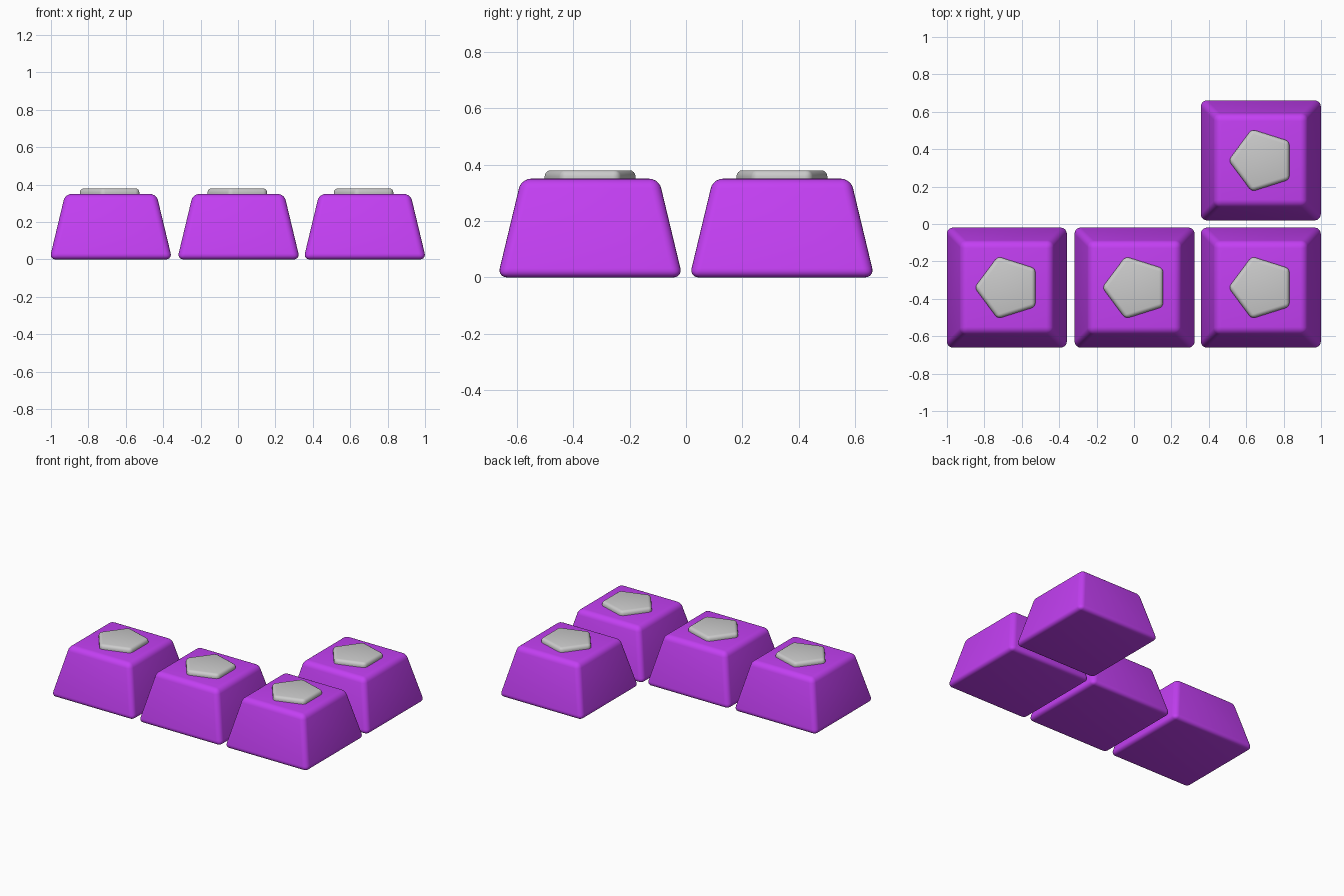
import bpy, bmesh
from math import pi
from mathutils import Matrix, Vector

if "Cube" in bpy.data.objects:
    bpy.data.objects.remove(bpy.data.objects["Cube"])

purple = bpy.data.materials.new("purple")
purple.diffuse_color = (0.55, 0.05, 0.9, 1)
purple.use_nodes = True
purple.node_tree.nodes["Principled BSDF"].inputs["Base Color"].default_value = purple.diffuse_color


def rounded_mesh(name, bm, width, segments):
    """Round every edge and store the result as a smooth mesh."""
    bmesh.ops.bevel(bm, geom=bm.edges[:], offset=width, segments=segments,
                    profile=0.5, affect='EDGES', clamp_overlap=True)
    bmesh.ops.recalc_face_normals(bm, faces=bm.faces)
    for f in bm.faces:
        f.smooth = True
    mesh = bpy.data.meshes.new(name)
    bm.to_mesh(mesh)
    bm.free()
    return mesh


# Tapered square key body
bm = bmesh.new()
bmesh.ops.create_cube(bm, size=2)
for v in bm.verts:
    top = v.co.z > 0
    half = 0.244 if top else 0.328
    v.co = Vector((v.co.x * half, v.co.y * half, 0.35 if top else 0))
key_mesh = rounded_mesh("key_body", bm, 0.034, 5)
key_mesh.materials.append(purple)

# Pentagon badge pointing to the left, sunk into the key top
bm = bmesh.new()
bmesh.ops.create_cone(bm, cap_ends=True, segments=5, radius1=0.175, radius2=0.175,
                      depth=0.08, matrix=Matrix.Rotation(pi, 4, 'Z'))
for v in bm.verts:
    # cone corners are turned so that one points along -x
    v.co = Matrix.Rotation(-pi / 2 if abs(v.co.x) < 1e-4 else 0, 3, 'Z') @ v.co
bm.free()

bm = bmesh.new()
tip = Vector((-0.175, 0, 0))
ring = [bm.verts.new(Matrix.Rotation(2 * pi * i / 5, 3, 'Z') @ tip) for i in range(5)]
face = bm.faces.new(ring)
lift = bmesh.ops.extrude_face_region(bm, geom=[face])
bmesh.ops.translate(bm, vec=(0, 0, 0.07),
                    verts=[g for g in lift["geom"] if isinstance(g, bmesh.types.BMVert)])
bmesh.ops.transform(bm, verts=bm.verts, matrix=Matrix.Translation((0.007, 0, 0.31))
                    @ Matrix.Diagonal((1.03, 1, 1, 1)))
badge_mesh = rounded_mesh("key_badge", bm, 0.022, 4)

# Four keys: a row of three and one behind the right end
for i, (x, y) in enumerate([(-0.68, -0.34), (0.003, -0.34), (0.678, -0.34), (0.678, 0.34)], 1):
    for name, mesh in (("key_body", key_mesh), ("key_badge", badge_mesh)):
        ob = bpy.data.objects.new(f"{name}_{i}", mesh)
        ob.location = (x, y, 0)
        bpy.context.collection.objects.link(ob)
